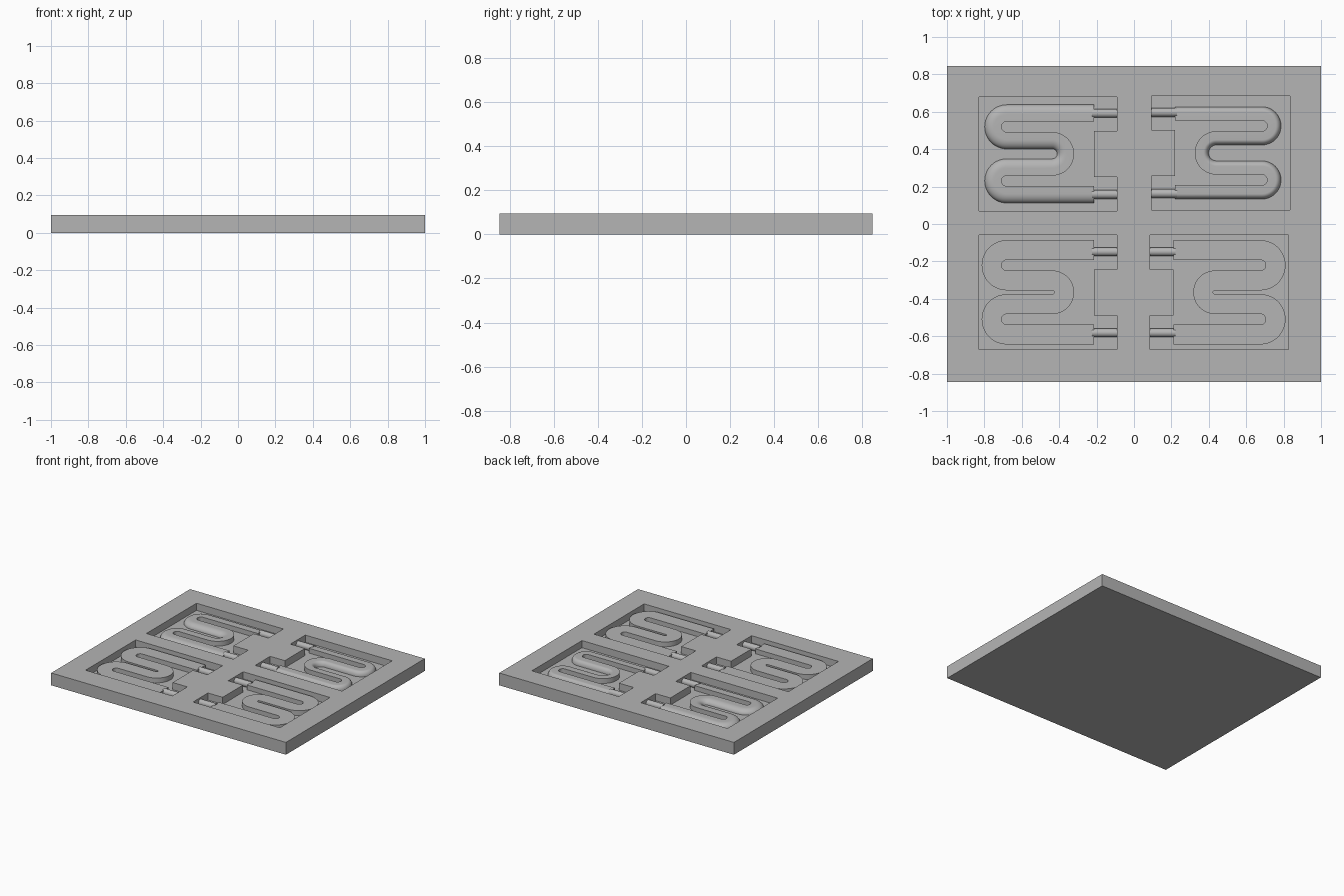
import bpy, bmesh, math
from mathutils import Vector

cube = bpy.data.objects.get("Cube")
if cube:
    bpy.data.objects.remove(cube, do_unlink=True)

HEIGHT, FLOOR, RIDGE = 0.095, 0.04, 0.037
PITCH = 0.1445          # spacing of neighbouring runs
BEND = PITCH / 2        # centreline bend radius
LEG_X, NEAR_X, FAR_X = -0.215, -0.437, -0.68

grey = bpy.data.materials.new("grey")
grey.use_nodes = True
grey.diffuse_color = (0.46, 0.46, 0.46, 1)
grey.node_tree.nodes["Principled BSDF"].inputs["Base Color"].default_value = grey.diffuse_color


def make_object(name, bm, smooth=True):
    bmesh.ops.recalc_face_normals(bm, faces=bm.faces)
    mesh = bpy.data.meshes.new(name)
    bm.to_mesh(mesh)
    bm.free()
    obj = bpy.data.objects.new(name, mesh)
    bpy.context.collection.objects.link(obj)
    mesh.materials.append(grey)
    bpy.ops.object.select_all(action='DESELECT')
    obj.select_set(True)
    bpy.context.view_layer.objects.active = obj
    if smooth:
        bpy.ops.object.shade_smooth_by_angle(angle=math.radians(30))
    return obj


def prism(name, outline, z0, z1):
    bm = bmesh.new()
    face = bm.faces.new([bm.verts.new((x, y, z0)) for x, y in outline])
    top = bmesh.ops.extrude_face_region(bm, geom=[face])["geom"]
    for v in top:
        if isinstance(v, bmesh.types.BMVert):
            v.co.z = z1
    return make_object(name, bm, False)


def bend(cx, cy, start, sweep, steps=24):
    """Points on a half turn, each with its direction of travel."""
    sign = math.copysign(1, sweep)
    for i in range(steps + 1):
        a = start + sweep * i / steps
        radial = Vector((math.cos(a), math.sin(a)))
        yield Vector((cx, cy)) + radial * BEND, Vector((-radial.y, radial.x)) * sign


def serpentine_path():
    half = math.pi / 2
    path = [(Vector((LEG_X, 3 * BEND)), Vector((-1, 0)))]
    path += bend(FAR_X, PITCH, half, math.pi)
    path += bend(NEAR_X, 0, half, -math.pi)
    path += bend(FAR_X, -PITCH, half, math.pi)
    path.append((Vector((LEG_X, -3 * BEND)), Vector((1, 0))))
    return path


def section(width, roll):
    """Straight inner wall, flat top, outer side rounded over by roll."""
    pts = [(-0.044, -0.01), (-0.044, RIDGE)]
    if roll:
        for i in range(11):
            a = math.pi / 2 * (1 - i / 10)
            pts.append((width - roll + roll * math.cos(a), RIDGE * math.sin(a)))
    else:
        pts.append((width, RIDGE))
    pts.append((width, -0.01))
    return pts


def ridge(name, place, width, roll):
    bm = bmesh.new()
    profile = section(width, roll)
    rings = []
    for p, d in serpentine_path():
        side = Vector((d.y, -d.x))
        ring = []
        for off, z in profile:
            q = p + side * off
            ring.append(bm.verts.new((*place(q.x, q.y), FLOOR + z)))
        rings.append(ring)
    n = len(profile)
    for r0, r1 in zip(rings, rings[1:]):
        for i in range(n):
            j = (i + 1) % n
            bm.faces.new((r0[i], r0[j], r1[j], r1[i]))
    bm.faces.new(rings[0])
    bm.faces.new(rings[-1])
    make_object(name, bm)


def tube(name, place, y, radius=0.0235, sides=24):
    bm = bmesh.new()
    ends = []
    for x in (LEG_X - 0.01, -0.087):
        ring = []
        for i in range(sides):
            a = math.tau * i / sides
            ring.append(bm.verts.new((*place(x, y + radius * math.cos(a)),
                                      FLOOR + 0.02 + radius * math.sin(a))))
        ends.append(ring)
        bm.faces.new(ring)
    for i in range(sides):
        j = (i + 1) % sides
        bm.faces.new((ends[0][i], ends[0][j], ends[1][j], ends[1][i]))
    make_object(name, bm)


plate = prism("mold_plate", [(-1, -0.845), (1, -0.845), (1, 0.845), (-1, 0.845)], 0, HEIGHT)

# Pocket outline: a rectangle with a block left standing between the two tubes
POCKET = [(-0.83, 0.305), (-0.09, 0.305), (-0.09, 0.123), (LEG_X, 0.123),
          (LEG_X, -0.123), (-0.09, -0.123), (-0.09, -0.305), (-0.83, -0.305)]

# name, mirror sign, x shift, y centre, ridge outer width, rounding
CELLS = [("back_right", 1, 0, 0.375, 0.046, 0.05),
         ("back_left", -1, 0.004, 0.38, 0.030, 0.028),
         ("front_right", 1, 0, -0.365, 0.062, 0),
         ("front_left", -1, -0.004, -0.365, 0.062, 0)]

for name, sign, dx, cy, width, roll in CELLS:
    def place(x, y):
        return sign * x + dx, y + cy

    # Cut the pocket
    cutter = prism(name + "_cutter", [place(x, y) for x, y in POCKET], FLOOR, HEIGHT + 0.05)
    cutter.hide_render = True
    mod = plate.modifiers.new("pocket", 'BOOLEAN')
    mod.operation, mod.solver, mod.object = 'DIFFERENCE', 'EXACT', cutter
    bpy.context.view_layer.objects.active = plate
    bpy.ops.object.modifier_apply(modifier=mod.name)
    bpy.data.objects.remove(cutter, do_unlink=True)

    # Winding ridge and its two connecting tubes
    ridge(name + "_serpentine_ridge", place, width, roll)
    tube(name + "_rear_tube", place, 3 * BEND)
    tube(name + "_fore_tube", place, -3 * BEND)
